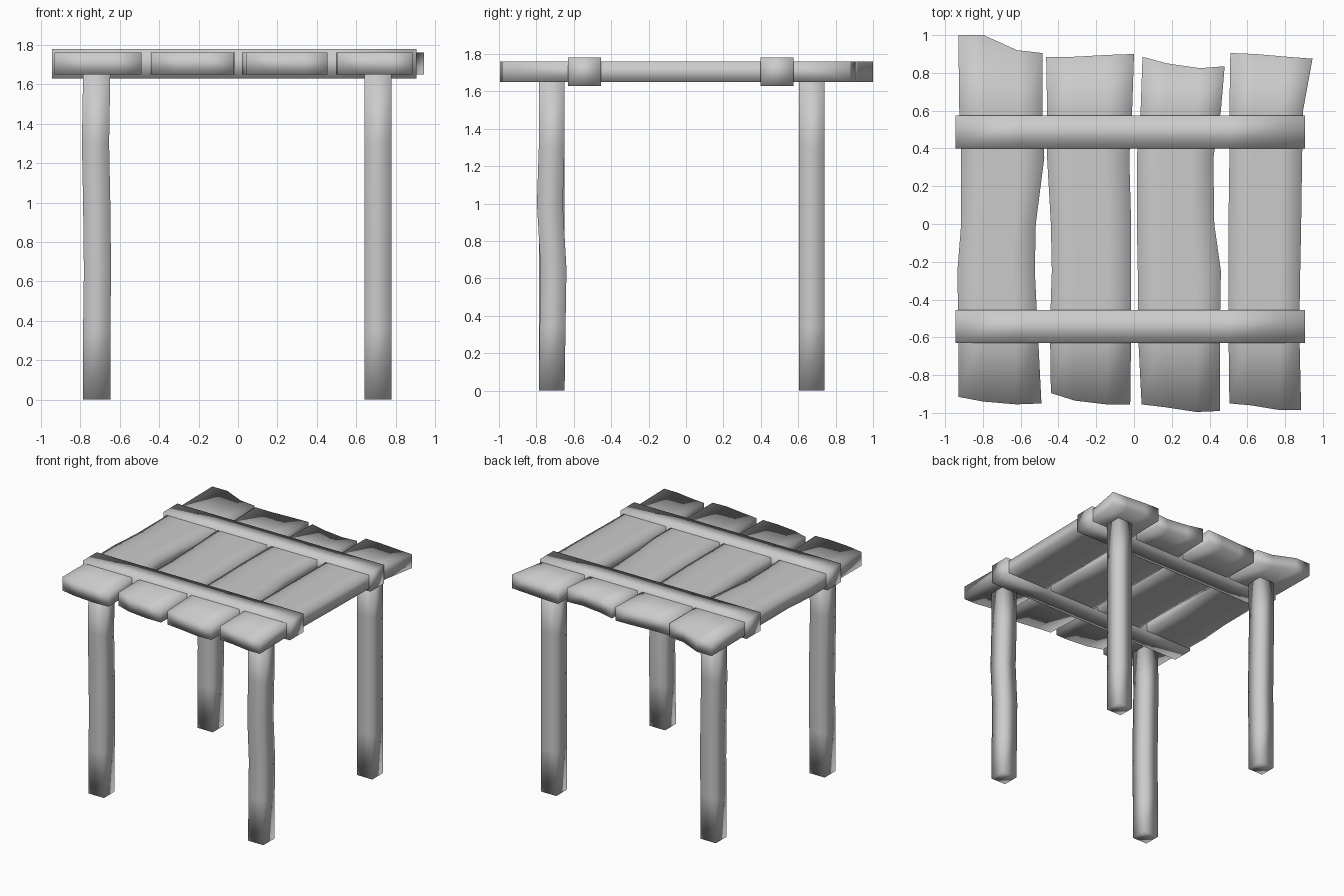
import bpy
import bmesh

cube = bpy.data.objects.get("Cube")
if cube:
    bpy.data.objects.remove(cube, do_unlink=True)

grey = bpy.data.materials.new("plain_grey")
grey.use_nodes = True
colour = (0.6, 0.6, 0.6, 1)
grey.diffuse_color = colour
grey.node_tree.nodes["Principled BSDF"].inputs["Base Color"].default_value = colour


def loft(name, rings):
    """Skin matching rings and close both ends with strips of quads."""
    bm = bmesh.new()
    rows = [[bm.verts.new(point) for point in ring] for ring in rings]
    count = len(rows[0])
    for a, b in zip(rows, rows[1:]):
        for i in range(count):
            j = (i + 1) % count
            bm.faces.new((a[i], a[j], b[j], b[i]))
    for row in (rows[0], rows[-1]):
        for i in range(count // 2 - 1):
            bm.faces.new((row[i], row[i + 1], row[count - 2 - i], row[count - 1 - i]))
    bmesh.ops.recalc_face_normals(bm, faces=bm.faces[:])
    for face in bm.faces:
        face.smooth = True
    mesh = bpy.data.meshes.new(name)
    bm.to_mesh(mesh)
    bm.free()
    mesh.materials.append(grey)
    obj = bpy.data.objects.new(name, mesh)
    bpy.context.collection.objects.link(obj)
    return obj


# Table top: four rough planks, with sizes in hundredths of a unit
UNDER, TOP = 1.65, 1.76
COLUMNS = (0, 0.3, 0.7, 1)
STATIONS = (-55, -25, 0, 35, 60)


def plank(name, front, back, left, right):
    rings = []
    lines = [front] + [[y] * len(COLUMNS) for y in STATIONS] + [back]
    for ys, x0, x1 in zip(lines, left, right):
        edge = [((x0 + (x1 - x0) * t) / 100, y / 100) for t, y in zip(COLUMNS, ys)]
        rings.append([(x, y, TOP) for x, y in edge]
                     + [(x, y, UNDER) for x, y in reversed(edge)])
    loft(name, rings)


plank("plank_far_right", (-91.5, -94, -95.5, -95), (100, 100, 92, 90.5),
      (-93, -93, -93.5, -91.5, -91.5, -92.5, -93),
      (-49, -51, -52.5, -52, -47.5, -48.5, -48.5))
plank("plank_mid_right", (-89.5, -93.5, -95.5, -95.5), (88.5, 88.5, 89.5, 90),
      (-44, -44.5, -43.5, -44, -46, -46, -46.5),
      (-2, -1.5, -1.5, -1.5, -2.5, -1, 0))
plank("plank_mid_left", (-95.5, -97, -99.5, -99), (88.5, 85, 82.5, 83.5),
      (4, 2, 2, 1.5, 1.5, 3.5, 4.5),
      (45.5, 45.5, 46, 42.5, 42, 46, 48))
plank("plank_far_left", (-95, -96, -98.5, -98.5), (90.5, 90, 88.5, 87.5),
      (50.5, 50, 50, 50, 50.5, 50.5, 51),
      (88.5, 87.5, 88, 88.5, 89, 89.5, 94.5))


# Two battens wrapped across the planks
def batten(name, y, half=0.0875, low=1.63, high=1.78):
    loft(name, [[(x, y - half, high), (x, y + half, high),
                 (x, y + half, low), (x, y - half, low)]
                for x in (-0.945, -0.6, 0.5, 0.905)])


batten("front_batten", -0.543)
batten("back_batten", 0.487)


# Four square legs, each with a slight bend
HEIGHTS = (0, 0.35, 0.65, 1, 1.3, UNDER)


def leg(name, cx, cy, bend_x, bend_y, half=0.069):
    rings = []
    for z, dx, dy in zip(HEIGHTS, bend_x, bend_y):
        x, y = cx + dx / 100, cy + dy / 100
        rings.append([(x - half, y - half, z), (x + half, y - half, z),
                      (x + half, y + half, z), (x - half, y + half, z)])
    loft(name, rings)


straight = (0, 0, 0, 0, 0, 0)
sway = (0, 0, 0.4, 0, -0.6, 0)
bow = (0, 0.5, 1, -1, 0, 0)
leg("front_right_leg", -0.717, -0.718, sway, straight)
leg("front_left_leg", 0.71, -0.718, straight, bow)
leg("back_right_leg", -0.717, 0.672, sway, straight)
leg("back_left_leg", 0.71, 0.672, straight, straight)
